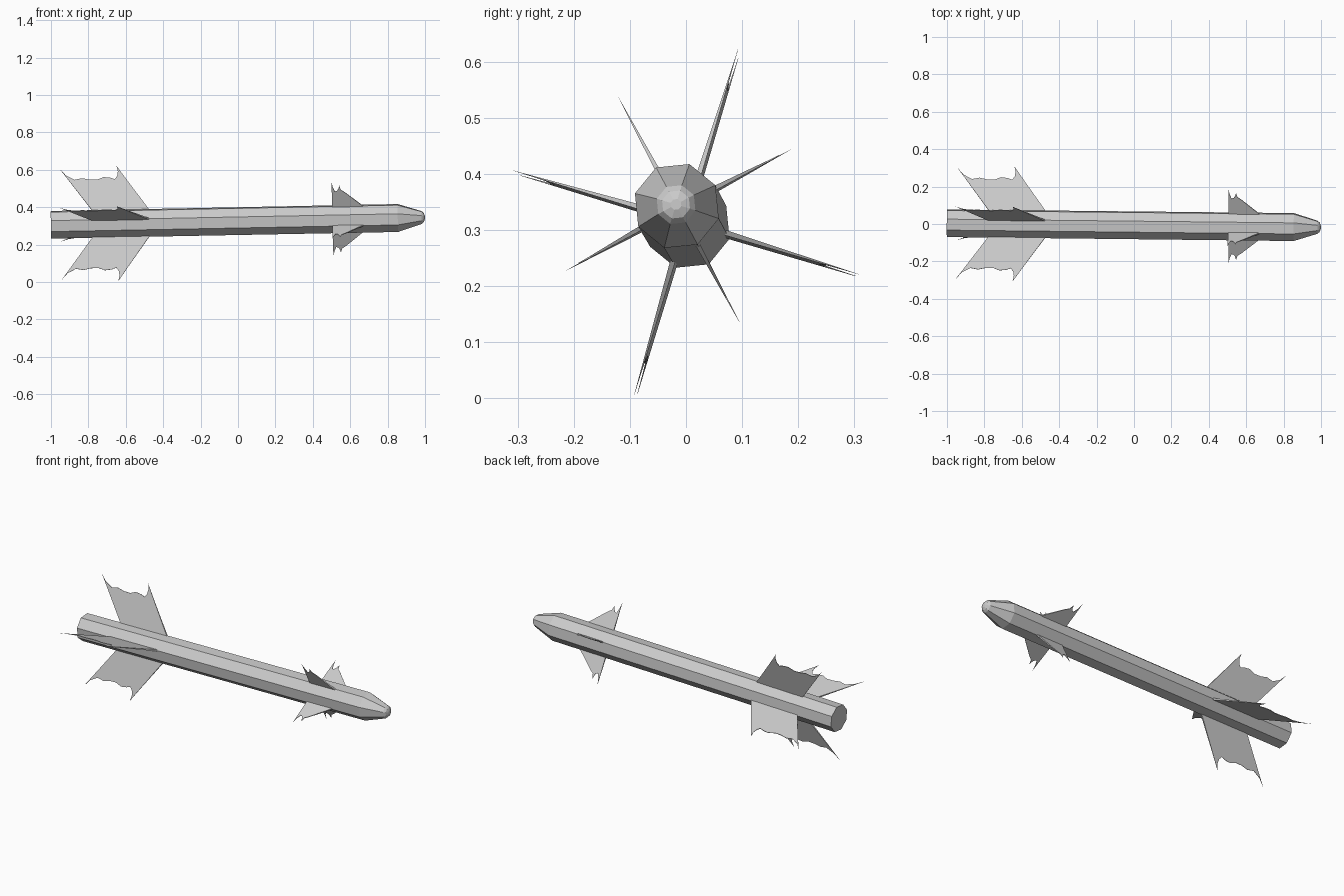
import bpy, bmesh, math
from mathutils import Matrix, Vector

cube = bpy.data.objects.get("Cube")
if cube:
    bpy.data.objects.remove(cube, do_unlink=True)

grey = bpy.data.materials.new("plain grey")
grey.use_nodes = True
COLOUR = (0.6, 0.6, 0.6, 1)
grey.diffuse_color = COLOUR
grey.node_tree.nodes["Principled BSDF"].inputs["Base Color"].default_value = COLOUR

# The whole missile is slightly pitched, yawed and rolled about its long axis
AXIS = Vector((1, -0.0109, 0.0195))
CENTRE = Vector((0, -0.007, 0.3259))
ROLL = math.radians(73.3)
POSE = Matrix.Translation(CENTRE) @ AXIS.to_track_quat('X', 'Z').to_matrix().to_4x4()


def make_object(name, bm, roll=0):
    bmesh.ops.recalc_face_normals(bm, faces=bm.faces)
    mesh = bpy.data.meshes.new(name)
    bm.to_mesh(mesh)
    bm.free()
    mesh.materials.append(grey)
    obj = bpy.data.objects.new(name, mesh)
    obj.matrix_world = POSE @ Matrix.Rotation(roll, 4, 'X')
    bpy.context.collection.objects.link(obj)
    return obj


def make_body(name, profile, sides=8):
    """Loft rings of (x, radius), corners lined up with the local +y axis."""
    bm = bmesh.new()
    rings = []
    for x, r in profile:
        angles = [math.tau * i / sides for i in range(sides)]
        rings.append([bm.verts.new((x, r * math.cos(a), r * math.sin(a))) for a in angles])
    for a, b in zip(rings, rings[1:]):
        for i in range(sides):
            j = (i + 1) % sides
            bm.faces.new((a[i], a[j], b[j], b[i]))
    bm.faces.new(rings[0])
    bm.faces.new(rings[-1])
    return make_object(name, bm, ROLL)


def make_fin(name, outline, roll, half_root=0.006):
    """Thin wedge from an outline of (x, radius), tapering to a sharp tip."""
    tip = max(r for x, r in outline) * 1.03
    bm = bmesh.new()
    sheets = []
    for side in (1, -1):
        sheets.append([bm.verts.new((x, r, side * half_root * (1 - r / tip)))
                       for x, r in outline])
        bm.faces.new(sheets[-1])
    a, b = sheets
    for i in range(len(a)):
        j = (i + 1) % len(a)
        bm.faces.new((a[i], a[j], b[j], b[i]))
    return make_object(name, bm, roll)


# Eight-sided body with a tapered nose and small rounded cap
make_body("body", [(-1, 0.077), (0.855, 0.078), (0.982, 0.036),
                   (0.993, 0.026), (0.999, 0.010)])

# Ragged fin outlines, from the root's rear end round to its front
tail_outline = [(-0.768, 0.06), (-0.95, 0.312), (-0.915, 0.272), (-0.87, 0.248),
                (-0.83, 0.256), (-0.79, 0.247), (-0.75, 0.246), (-0.715, 0.26),
                (-0.68, 0.256), (-0.655, 0.247), (-0.642, 0.265), (-0.638, 0.29),
                (-0.645, 0.322), (-0.59, 0.241), (-0.464, 0.06)]
nose_outline = [(0.505, 0.06), (0.505, 0.228), (0.512, 0.192), (0.522, 0.168),
                (0.533, 0.172), (0.54, 0.182), (0.546, 0.203), (0.553, 0.178),
                (0.575, 0.162), (0.69, 0.06)]

# Four fins at each end, the front set turned by half a step
for i, place in enumerate(("upper_left", "rear_right", "lower_right", "rear_left")):
    quarter = ROLL + i * math.pi / 2
    make_fin("tail_fin_" + str(i + 1), tail_outline, quarter)
    make_fin("nose_fin_" + str(i + 1), nose_outline, quarter + math.pi / 4)
